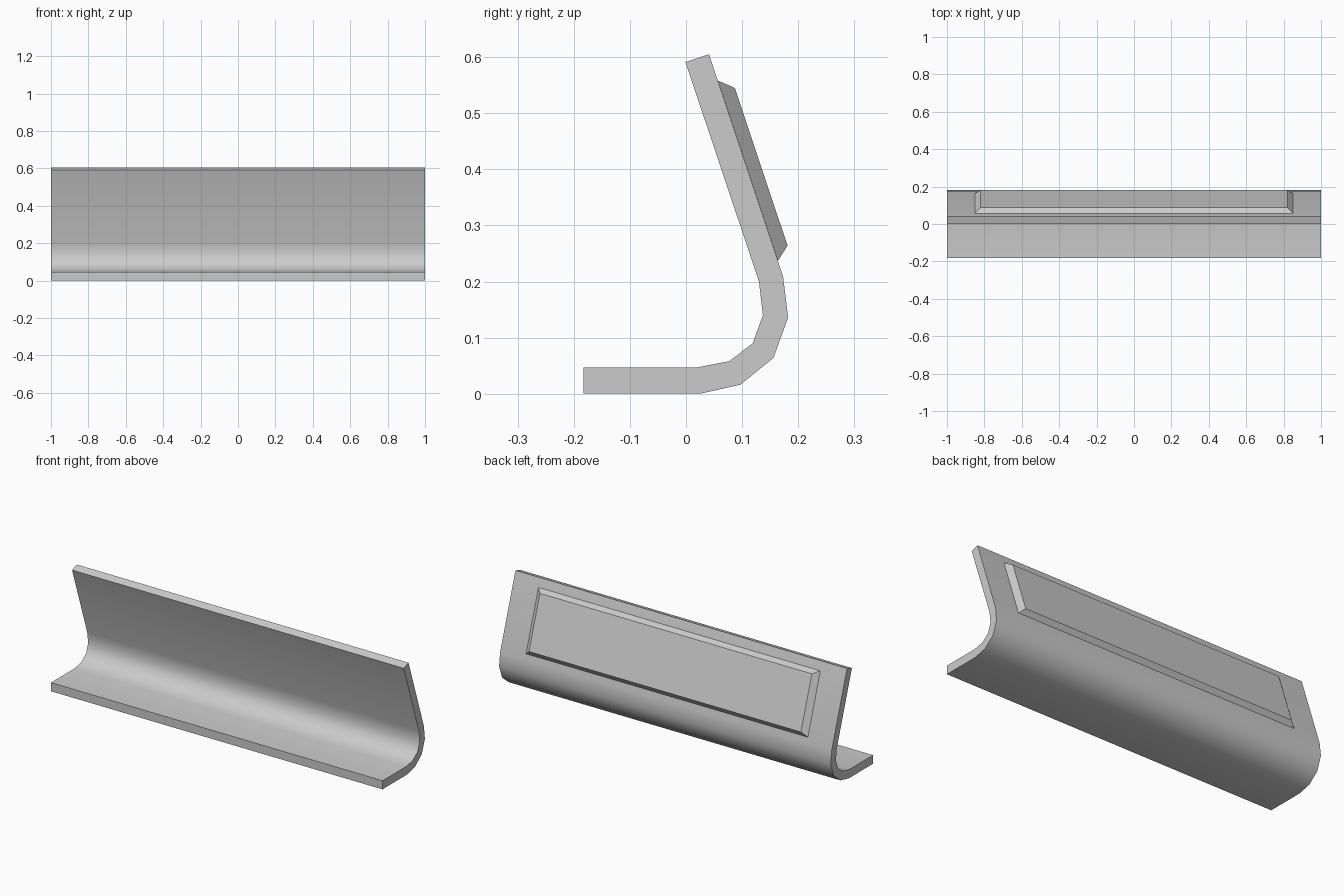
import bpy, bmesh, math

if "Cube" in bpy.data.objects:
    bpy.data.objects.remove(bpy.data.objects["Cube"])


def loft(name, rings, smooth=False):
    """Solid made by bridging matching closed rings of points and capping the ends."""
    bm = bmesh.new()
    vs = [[bm.verts.new(p) for p in ring] for ring in rings]
    for a, b in zip(vs, vs[1:]):
        n = len(a)
        for i in range(n):
            j = (i + 1) % n
            bm.faces.new((a[i], a[j], b[j], b[i]))
    bm.faces.new(vs[0][::-1])
    bm.faces.new(vs[-1])
    bmesh.ops.recalc_face_normals(bm, faces=bm.faces)
    mesh = bpy.data.meshes.new(name)
    bm.to_mesh(mesh)
    bm.free()
    ob = bpy.data.objects.new(name, mesh)
    bpy.context.collection.objects.link(ob)
    if smooth:
        bpy.ops.object.select_all(action='DESELECT')
        bpy.context.view_layer.objects.active = ob
        ob.select_set(True)
        bpy.ops.object.shade_smooth_by_angle(angle=math.radians(38))
    return ob


# Bent sheet: side profile (y, z), outer side then inner side
outer = [(-0.183, 0), (0.025, 0), (0.097, 0.016), (0.156, 0.064),
         (0.182, 0.136), (0.173, 0.209), (0.041, 0.605)]
inner = [(-0.001, 0.591), (0.130, 0.200), (0.137, 0.140), (0.119, 0.090),
         (0.077, 0.058), (0.020, 0.047), (-0.183, 0.047)]
loft("bent_sheet", [[(x, y, z) for y, z in outer + inner] for x in (-1, 1)], smooth=True)


# Raised panel with sloped edges on the back face
def panel_ring(half_width, low, high):
    return [(-half_width, *low), (half_width, *low),
            (half_width, *high), (-half_width, *high)]


loft("back_panel", [panel_ring(0.85, (0.164, 0.237), (0.057, 0.558)),
                    panel_ring(0.82, (0.181, 0.264), (0.087, 0.545))])
